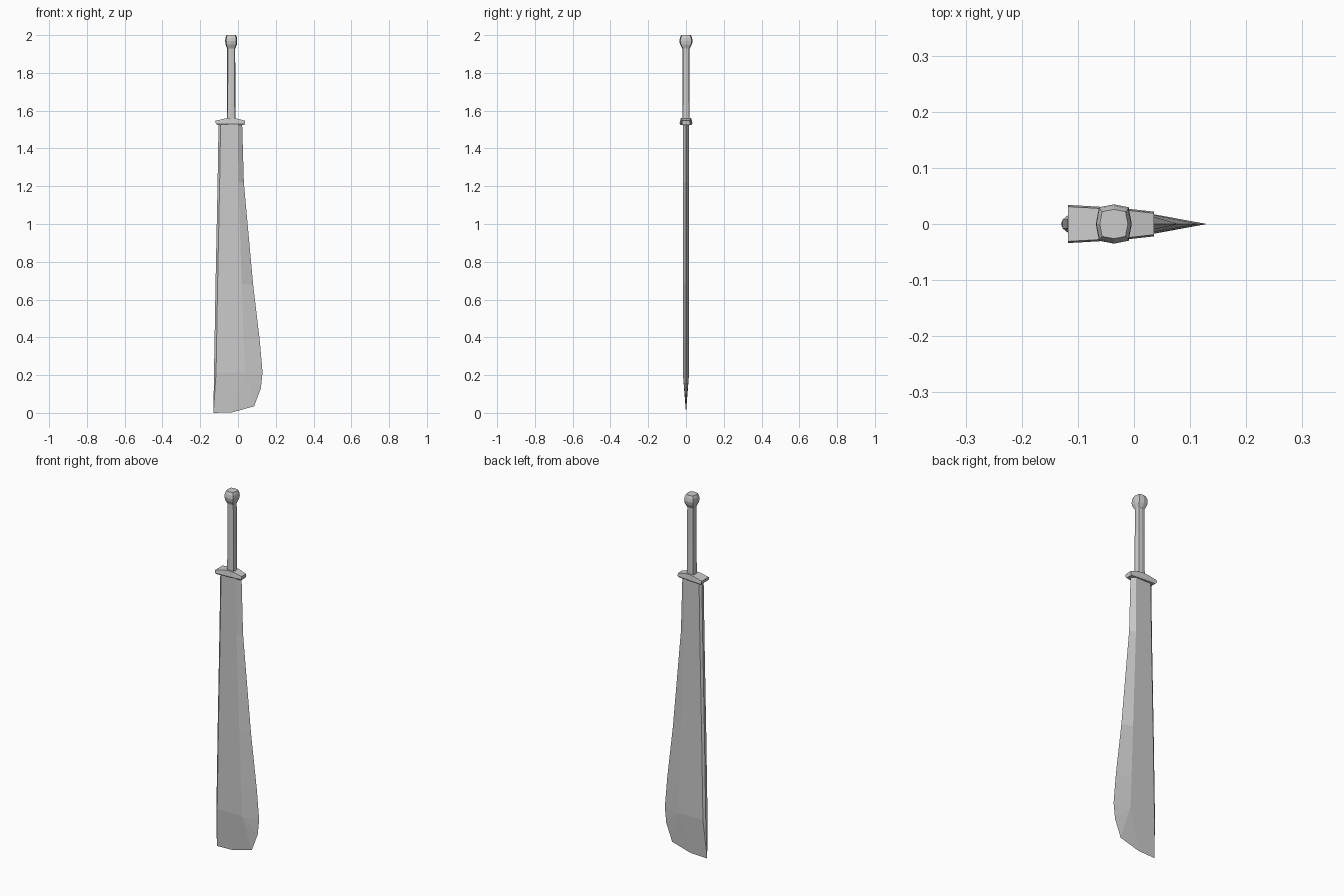
import bpy
import bmesh

cube = bpy.data.objects.get("Cube")
if cube:
    bpy.data.objects.remove(cube, do_unlink=True)

steel = bpy.data.materials.new("plain grey steel")
steel.use_nodes = True
grey = (0.6, 0.6, 0.6, 1)
steel.diffuse_color = grey
steel.node_tree.nodes["Principled BSDF"].inputs["Base Color"].default_value = grey


def finish(bm, name):
    bmesh.ops.recalc_face_normals(bm, faces=bm.faces)
    mesh = bpy.data.meshes.new(name)
    bm.to_mesh(mesh)
    bm.free()
    mesh.materials.append(steel)
    obj = bpy.data.objects.new(name, mesh)
    bpy.context.collection.objects.link(obj)
    return obj


def loft(bm, sections, cap_end=True):
    """Join closed rings of points with quads; return the last ring."""
    rings = [[bm.verts.new(p) for p in s] for s in sections]
    n = len(rings[0])
    for a, b in zip(rings, rings[1:]):
        for i in range(n):
            j = (i + 1) % n
            bm.faces.new((a[i], a[j], b[j], b[i]))
    bm.faces.new(rings[0])
    if cap_end:
        bm.faces.new(rings[-1])
    return rings[-1]


# Blade: bevelled spine, flat cheeks, ridge and a sharp cutting edge
def blade_section(z, spine, ridge, edge):
    half = [(spine, 0.008), (spine + 0.011, 0.017), (ridge, 0.017)]
    return ([(x, -y, z) for x, y in half] + [(edge, 0, z)]
            + [(x, y, z) for x, y in reversed(half)])


bm = bmesh.new()
rows = [(1.53, -0.103, 0.0, 0.022), (1.22, -0.108, 0.002, 0.031),
        (0.68, -0.119, 0.02, 0.08), (0.385, -0.124, 0.03, 0.115),
        (0.215, -0.127, 0.037, 0.13)]
last = loft(bm, [blade_section(*r) for r in rows], cap_end=False)

# Blade tip: both cheeks taper to a shared outline
tip = [(-0.13, 0), (-0.03, 0.003), (0.085, 0.035), (0.121, 0.13)]
p = [bm.verts.new((x, 0, z)) for x, z in tip]
edge = last[3]
for s, b, r in (last[:3], last[:3:-1]):
    for face in ((s, b, p[0]), (b, r, p[1], p[0]), (r, p[2], p[1]),
                 (r, p[3], p[2]), (r, edge, p[3])):
        bm.faces.new(face)
bm.faces.new((last[0], last[-1], p[0]))
finish(bm, "blade")

# Guard: peaked bar, slimmer toward the cutting edge
bm = bmesh.new()
guard = []
for x, top, half, inset in ((-0.118, 1.547, 0.034, 0.008), (-0.065, 1.559, 0.031, 0),
                            (-0.037, 1.562, 0.029, 0), (-0.009, 1.559, 0.027, 0),
                            (0.036, 1.547, 0.022, -0.003)):
    guard.append([(x + inset, -half + 0.004, 1.525), (x, -half, 1.534),
                  (x, -half + 0.003, top), (x, half - 0.003, top),
                  (x, half, 1.534), (x + inset, half - 0.004, 1.525)])
loft(bm, guard)
finish(bm, "guard")


# Grip and pommel: eight-sided sections around the handle axis
def handle_section(z, wide, deep):
    shape = [(1, 0), (0.83, 0.85), (0, 1), (-0.83, 0.85),
             (-1, 0), (-0.83, -0.85), (0, -1), (0.83, -0.85)]
    return [(-0.036 + wide * x, deep * y, z) for x, y in shape]


for name, levels in (
        ("grip", [(1.55, 0.023, 0.019), (1.94, 0.021, 0.018)]),
        ("pommel", [(1.928, 0.021, 0.019), (1.95, 0.03, 0.031),
                    (1.968, 0.032, 0.035), (1.985, 0.031, 0.032),
                    (2.0, 0.025, 0.026)])):
    bm = bmesh.new()
    loft(bm, [handle_section(*lv) for lv in levels])
    finish(bm, name)
